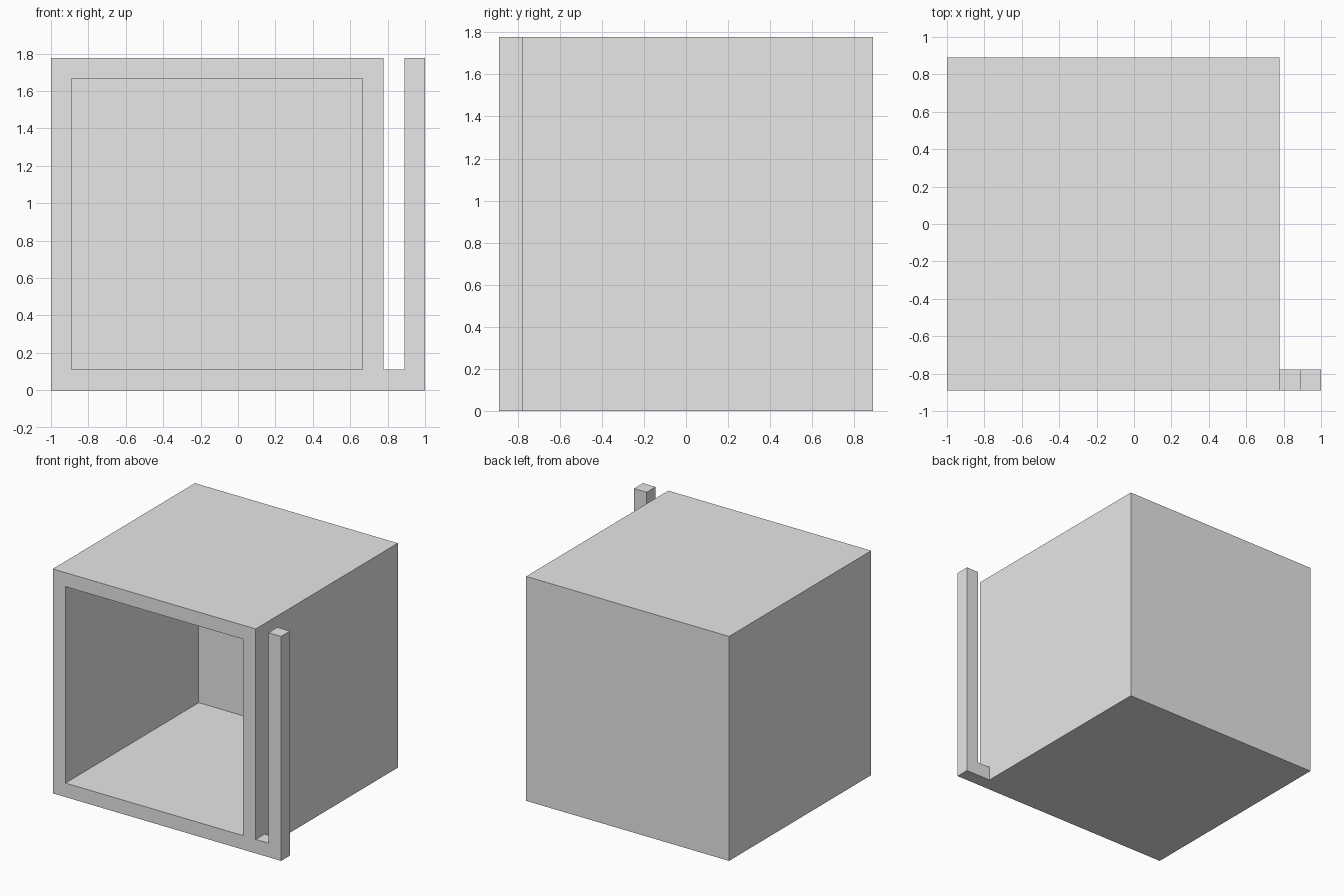
import bpy, bmesh
from mathutils import Vector

if "Cube" in bpy.data.objects:
    bpy.data.objects.remove(bpy.data.objects["Cube"], do_unlink=True)

U = 1 / 9            # wall thickness
SIDE = 16 * U        # outer size of the cup
X0, Y0 = -1.0, -SIDE / 2

grey = bpy.data.materials.new("light_grey")
grey.use_nodes = True
grey.diffuse_color = (0.8, 0.8, 0.8, 1)
grey.node_tree.nodes["Principled BSDF"].inputs["Base Color"].default_value = (0.8, 0.8, 0.8, 1)


def finish(bm, name):
    bmesh.ops.recalc_face_normals(bm, faces=bm.faces)
    mesh = bpy.data.meshes.new(name)
    bm.to_mesh(mesh)
    bm.free()
    mesh.materials.append(grey)
    obj = bpy.data.objects.new(name, mesh)
    bpy.context.collection.objects.link(obj)
    return obj


def extrude_profile(bm, points, depth):
    """Extrude an x-z outline backwards from the front plane."""
    face = bm.faces.new([bm.verts.new((x, Y0, z)) for x, z in points])
    result = bmesh.ops.extrude_face_region(bm, geom=[face], use_keep_orig=True)
    verts = [g for g in result["geom"] if isinstance(g, bmesh.types.BMVert)]
    bmesh.ops.translate(bm, verts=verts, vec=(0, depth, 0))
    bmesh.ops.recalc_face_normals(bm, faces=bm.faces)


# Hollow square body, open at the front
bm = bmesh.new()
right = X0 + SIDE
extrude_profile(bm, [(X0, 0), (right, 0), (right, SIDE), (X0, SIDE)], SIDE)
front = min(bm.faces, key=lambda f: f.calc_center_median().y)
bmesh.ops.inset_region(bm, faces=[front], thickness=U, use_even_offset=True)
hollow = bmesh.ops.extrude_face_region(bm, geom=[front])
verts = [g for g in hollow["geom"] if isinstance(g, bmesh.types.BMVert)]
bmesh.ops.translate(bm, verts=verts, vec=(0, SIDE - U, 0))
if front.is_valid:
    bmesh.ops.delete(bm, geom=[front], context="FACES")
finish(bm, "hollow_body")

# L-shaped side arm, left open where it joins the body
bm = bmesh.new()
extrude_profile(bm, [(right, 0), (1, 0), (1, SIDE), (1 - U, SIDE), (1 - U, U), (right, U)], U)
joint = [f for f in bm.faces if f.normal.dot(Vector((-1, 0, 0))) > 0.9
         and f.calc_center_median().x < right + 0.01]
bmesh.ops.delete(bm, geom=joint, context="FACES")
finish(bm, "side_arm")
